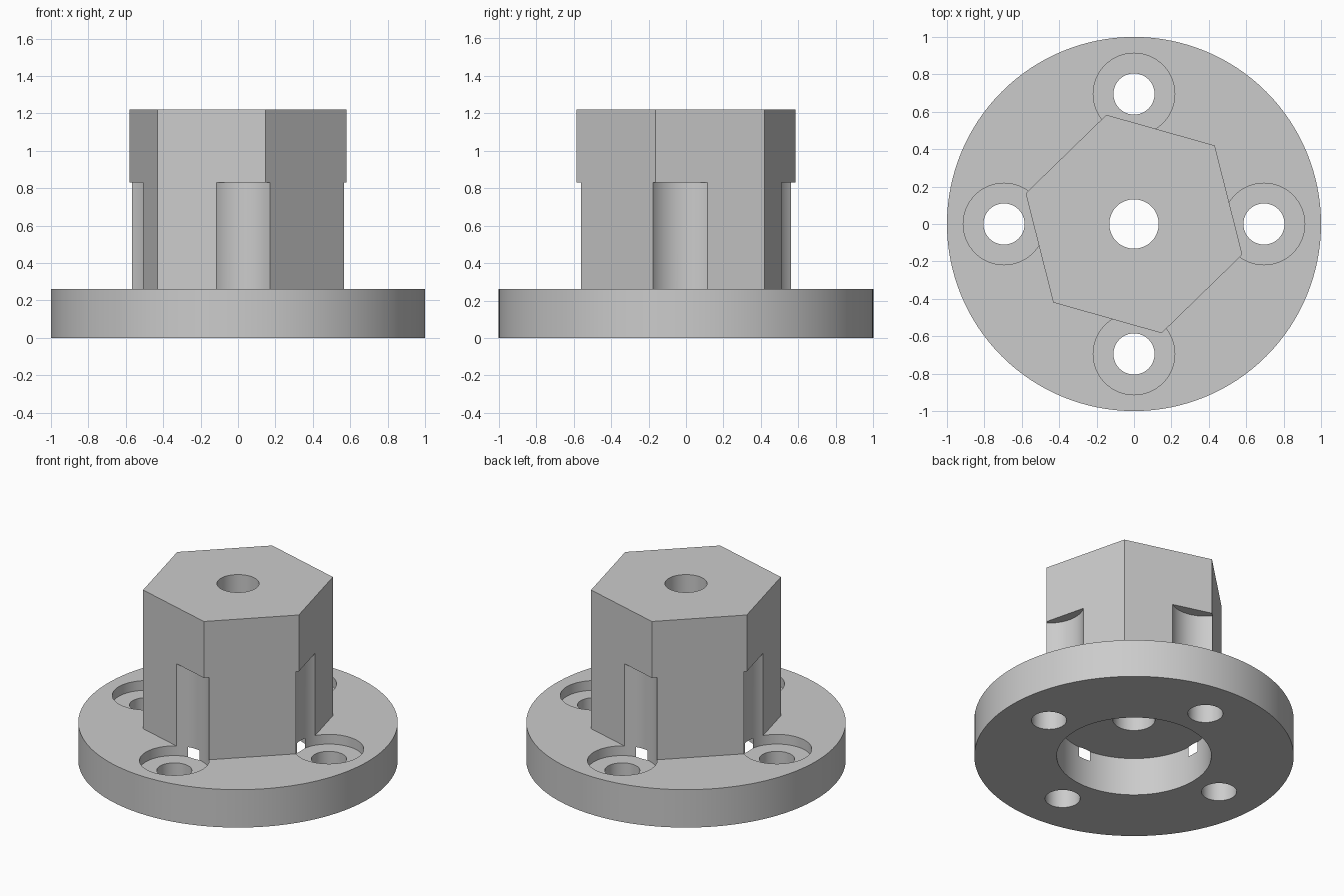
import bpy
from math import radians, cos, sin

cube = bpy.data.objects.get("Cube")
if cube:
    bpy.data.objects.remove(cube)

FLANGE_TOP = 0.262
HUB_TOP = 1.22
BOLT_CIRCLE = 0.695

grey = bpy.data.materials.new("plain grey")
grey.use_nodes = True
colour = (0.6, 0.6, 0.6, 1)
grey.diffuse_color = colour
grey.node_tree.nodes["Principled BSDF"].inputs["Base Color"].default_value = colour


def prism(name, radius, bottom, top, sides=96, x=0, y=0, turn=0):
    """Upright prism or cylinder between two heights."""
    bpy.ops.mesh.primitive_cylinder_add(
        vertices=sides, radius=radius, depth=top - bottom,
        location=(x, y, (bottom + top) / 2), rotation=(0, 0, radians(turn)))
    obj = bpy.context.object
    obj.name = name
    obj.data.materials.append(grey)
    return obj


def combine(target, tool, operation):
    """Apply a boolean and discard the tool."""
    mod = target.modifiers.new(tool.name, "BOOLEAN")
    mod.operation = operation
    mod.solver = "EXACT"
    mod.object = tool
    bpy.context.view_layer.objects.active = target
    bpy.ops.object.modifier_apply(modifier=mod.name)
    bpy.data.objects.remove(tool)


# Round flange with the turned hexagonal hub
body = prism("flanged_hex_hub", 1.0, 0, FLANGE_TOP, sides=128)
hub = prism("hex_hub", 0.602, 0.1, HUB_TOP, sides=6, turn=14.2)
combine(body, hub, "UNION")

# Wide recess underneath and the central bore
combine(body, prism("recess", 0.484, -0.1, FLANGE_TOP), "DIFFERENCE")
combine(body, prism("bore", 0.132, 0.1, HUB_TOP + 0.1, sides=64), "DIFFERENCE")

# Four bolt holes, with counterbores that scoop the hub for tool clearance
for i in range(4):
    a = radians(90 * i)
    x, y = BOLT_CIRCLE * cos(a), BOLT_CIRCLE * sin(a)
    combine(body, prism("counterbore", 0.218, 0.195, 0.83, x=x, y=y), "DIFFERENCE")
    combine(body, prism("bolt_hole", 0.11, -0.1, 0.3, sides=64, x=x, y=y), "DIFFERENCE")

# Smooth round walls, crisp edges
bpy.ops.object.select_all(action="DESELECT")
body.select_set(True)
bpy.context.view_layer.objects.active = body
bpy.ops.object.shade_smooth_by_angle(angle=radians(30))
